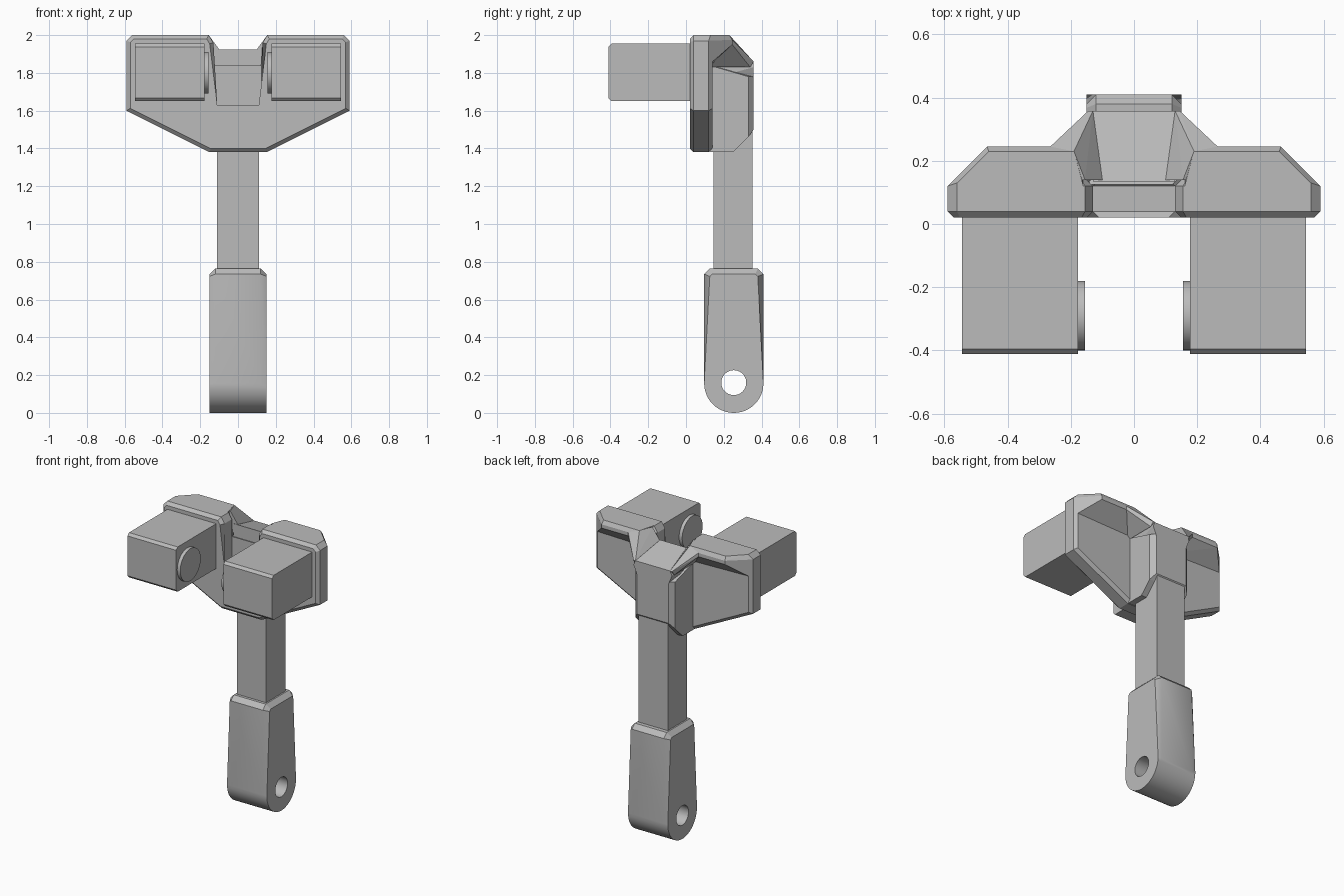
import bpy, bmesh, math
from mathutils import Vector

if "Cube" in bpy.data.objects:
    bpy.data.objects.remove(bpy.data.objects["Cube"], do_unlink=True)

grey = bpy.data.materials.new("plain grey")
grey.use_nodes = True
grey.diffuse_color = (0.5, 0.5, 0.5, 1)
grey.node_tree.nodes["Principled BSDF"].inputs["Base Color"].default_value = (0.5, 0.5, 0.5, 1)


def finish(name, bm):
    bmesh.ops.recalc_face_normals(bm, faces=bm.faces[:])
    mesh = bpy.data.meshes.new(name)
    bm.to_mesh(mesh)
    bm.free()
    mesh.materials.append(grey)
    obj = bpy.data.objects.new(name, mesh)
    bpy.context.collection.objects.link(obj)
    return obj


def prism(name, outline, axis, lo, hi, bevel=0):
    """Extrude a 2D outline along an axis, optionally chamfering both rims."""
    def place(u, v, w):
        return Vector((w, u, v)) if axis == "x" else Vector((u, w, v))
    bm = bmesh.new()
    rings = [[bm.verts.new(place(u, v, w)) for u, v in outline] for w in (lo, hi)]
    caps = [bm.faces.new(r) for r in rings]
    n = len(outline)
    for i in range(n):
        j = (i + 1) % n
        bm.faces.new((rings[0][i], rings[0][j], rings[1][j], rings[1][i]))
    if bevel:
        rims = [e for f in caps for e in f.edges]
        bmesh.ops.bevel(bm, geom=rims, offset=bevel, offset_type="OFFSET",
                        segments=1, profile=0.5, affect="EDGES", clamp_overlap=True)
    return finish(name, bm)


def hull(name, points):
    bm = bmesh.new()
    verts = [bm.verts.new(p) for p in points]
    res = bmesh.ops.convex_hull(bm, input=verts)
    loose = {v for v in res["geom_interior"] + res["geom_unused"]
             if isinstance(v, bmesh.types.BMVert) and v.is_valid}
    bmesh.ops.delete(bm, geom=list(loose), context="VERTS")
    bmesh.ops.dissolve_limit(bm, angle_limit=0.02, verts=bm.verts[:], edges=bm.edges[:])
    return finish(name, bm)


def both_sides(points):
    return [(s * x, y, z) for s in (1, -1) for x, y, z in points]


def circle(cu, cv, r, n=40):
    return [(cu + r * math.cos(2 * math.pi * i / n), cv + r * math.sin(2 * math.pi * i / n))
            for i in range(n)]


def smooth(obj):
    bpy.ops.object.select_all(action="DESELECT")
    obj.select_set(True)
    bpy.context.view_layer.objects.active = obj
    bpy.ops.object.shade_smooth_by_angle(angle=math.radians(30))


# Grip with a round end and a through hole
MID = 0.253
R = 0.157
arc = [(MID - R * math.cos(math.pi * i / 24), R - R * math.sin(math.pi * i / 24))
       for i in range(25)]
grip = prism("grip", arc + [(MID + R, 0.735), (MID + R - 0.03, 0.765),
                            (MID - R + 0.03, 0.765), (MID - R, 0.735)],
             "x", -0.15, 0.15, 0.03)
cutter = prism("hole_cutter", circle(MID, 0.16, 0.066), "x", -0.3, 0.3)
cutter.hide_render = True
cut = grip.modifiers.new("hole", "BOOLEAN")
cut.operation = "DIFFERENCE"
cut.solver = "EXACT"
cut.object = cutter
bpy.context.view_layer.objects.active = grip
bpy.ops.object.modifier_apply(modifier=cut.name)
bpy.data.objects.remove(cutter, do_unlink=True)
smooth(grip)

# Square shaft
prism("shaft", [(0.145, 0.75), (0.353, 0.75), (0.353, 1.6), (0.145, 1.6)], "x", -0.11, 0.11)

# Broad front plate with a notch in its top
half = [(0.13, 1.61), (0.13, 1.96), (0.155, 2.0), (0.56, 2.0), (0.59, 1.97),
        (0.59, 1.6), (0.15, 1.38)]
prism("front_plate", half + [(-x, z) for x, z in reversed(half)], "y", 0.02, 0.14, 0.02)

# Central block behind the plate, with a sloping saddle on top
hull("central_block", both_sides([
    (0.15, 0.125, 1.38), (0.15, 0.25, 1.38), (0.15, 0.33, 1.46), (0.12, 0.358, 1.5),
    (0.15, 0.125, 1.84), (0.15, 0.33, 1.78), (0.12, 0.358, 1.78)]))
hull("saddle", both_sides([
    (0.13, 0.135, 1.77), (0.13, 0.135, 1.925), (0.13, 0.358, 1.86),
    (0.145, 0.358, 1.83), (0.12, 0.358, 1.77)]))

for side, s in (("left", 1), ("right", -1)):
    # Overhanging lip behind the top of the plate
    lip = [(0.155, 0.1, 2.0), (0.19, 0.23, 2.0), (0.46, 0.23, 2.0), (0.56, 0.13, 2.0),
           (0.56, 0.1, 2.0), (0.59, 0.12, 1.97), (0.465, 0.245, 1.975), (0.2, 0.245, 1.975),
           (0.465, 0.245, 1.95), (0.2, 0.245, 1.95), (0.58, 0.13, 1.85),
           (0.14, 0.13, 1.84), (0.14, 0.1, 1.84), (0.58, 0.1, 1.84)]
    hull(side + "_lip", [(s * x, y, z) for x, y, z in lip])
    # Gusset joining the lip to the central block
    gusset = [(0.155, 0.14, 2.0), (0.19, 0.23, 2.0), (0.265, 0.245, 1.975),
              (0.265, 0.245, 1.95), (0.265, 0.14, 1.95), (0.145, 0.358, 1.86),
              (0.13, 0.358, 1.86), (0.1, 0.14, 1.925), (0.15, 0.14, 1.83),
              (0.15, 0.34, 1.83)]
    hull(side + "_gusset", [(s * x, y, z) for x, y, z in gusset])
    # Forward block with chamfered front edges
    prism(side + "_jaw", [(0.03, 1.65), (-0.395, 1.65), (-0.411, 1.667), (-0.411, 1.938),
                          (-0.395, 1.955), (0.03, 1.955)],
          "x", *sorted((s * 0.178, s * 0.545)))
    # Round pad on the inner face of the block
    smooth(prism(side + "_pad", circle(-0.29, 1.8, 0.11), "x", *sorted((s * 0.155, s * 0.19))))
